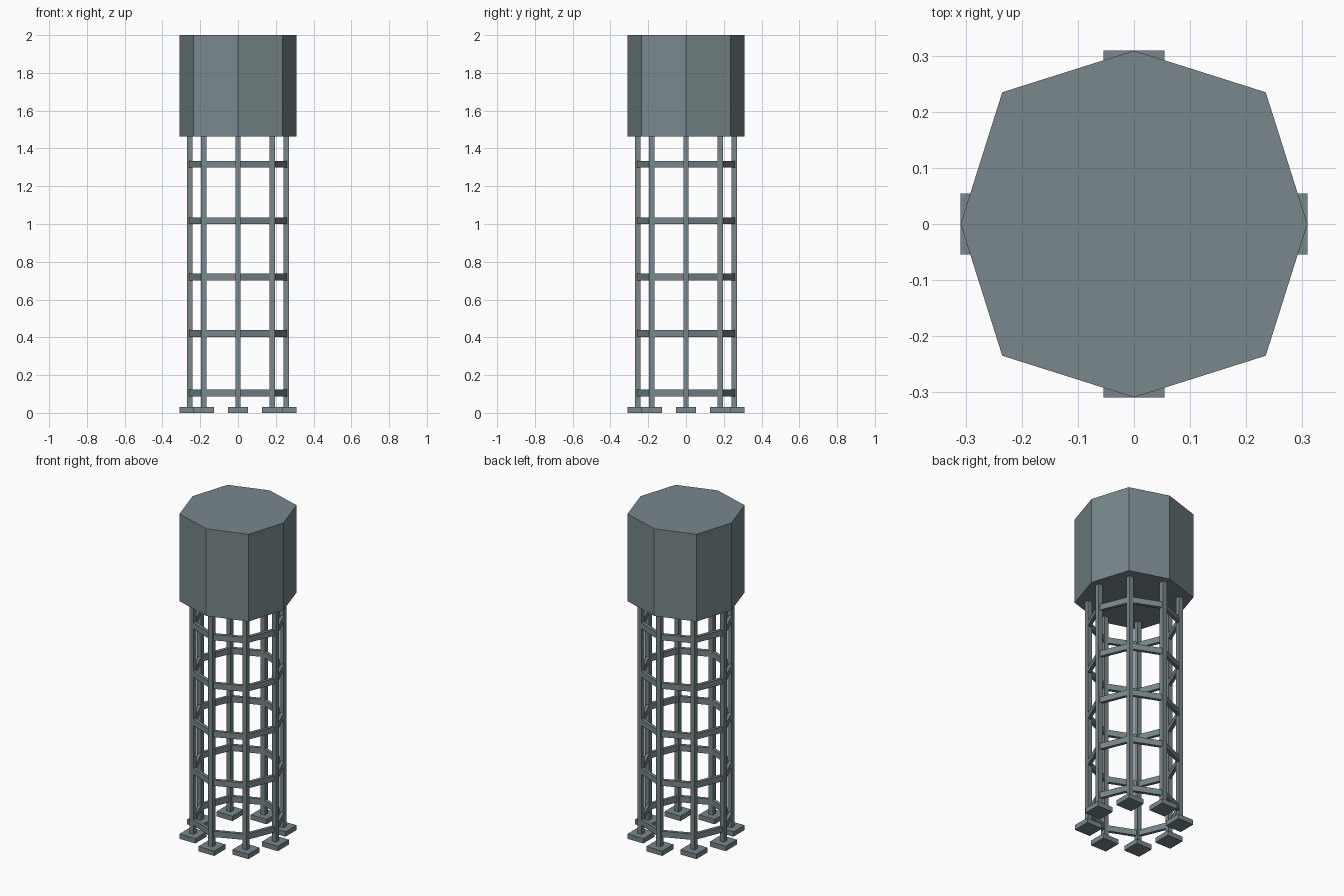
import bpy, bmesh, math
from mathutils import Vector, Matrix

if "Cube" in bpy.data.objects:
    bpy.data.objects.remove(bpy.data.objects["Cube"])

steel = bpy.data.materials.new("slate grey")
steel.diffuse_color = (0.188, 0.242, 0.258, 1)
steel.use_nodes = True
steel.node_tree.nodes["Principled BSDF"].inputs["Base Color"].default_value = steel.diffuse_color

LEG_R = 0.255      # circle the legs stand on
TANK_Z = 1.463     # underside of the tank


def finish(name, bm):
    bmesh.ops.recalc_face_normals(bm, faces=bm.faces)
    mesh = bpy.data.meshes.new(name)
    bm.to_mesh(mesh)
    bm.free()
    mesh.materials.append(steel)
    obj = bpy.data.objects.new(name, mesh)
    bpy.context.collection.objects.link(obj)
    return obj


def box(name, centre, size, angle=0.0):
    bm = bmesh.new()
    m = (Matrix.Translation(centre) @ Matrix.Rotation(angle, 4, 'Z')
         @ Matrix.Diagonal((*size, 1)))
    bmesh.ops.create_cube(bm, size=1, matrix=m)
    return finish(name, bm)


def on_ring(i, r=LEG_R):
    a = i * math.pi / 4
    return Vector((r * math.cos(a), r * math.sin(a), 0))


# Tank: eight-sided prism, slightly wider on the diagonals
bm = bmesh.new()
rim = [bm.verts.new(on_ring(i, 0.332 if i % 2 else 0.309) + Vector((0, 0, TANK_Z)))
       for i in range(8)]
base = bm.faces.new(rim)
ext = bmesh.ops.extrude_face_region(bm, geom=[base], use_keep_orig=True)
top = [v for v in ext["geom"] if isinstance(v, bmesh.types.BMVert)]
bmesh.ops.translate(bm, verts=top, vec=(0, 0, 2 - TANK_Z))
finish("tank", bm)

for i in range(8):
    p, q = on_ring(i), on_ring(i + 1)
    # Leg and its footing, both square to the axes
    box(f"leg_{i}", p + Vector((0, 0, TANK_Z / 2)), (0.029, 0.029, TANK_Z))
    box(f"footing_{i}", p + Vector((0, 0, 0.015)), (0.108, 0.108, 0.03))
    # Horizontal braces to the next leg
    d = q - p
    for j, z in enumerate((0.105, 0.42, 0.72, 1.017, 1.316)):
        box(f"brace_{i}_{j}", (p + q) / 2 + Vector((0, 0, z)),
            (d.length, 0.019, 0.036), math.atan2(d.y, d.x))
